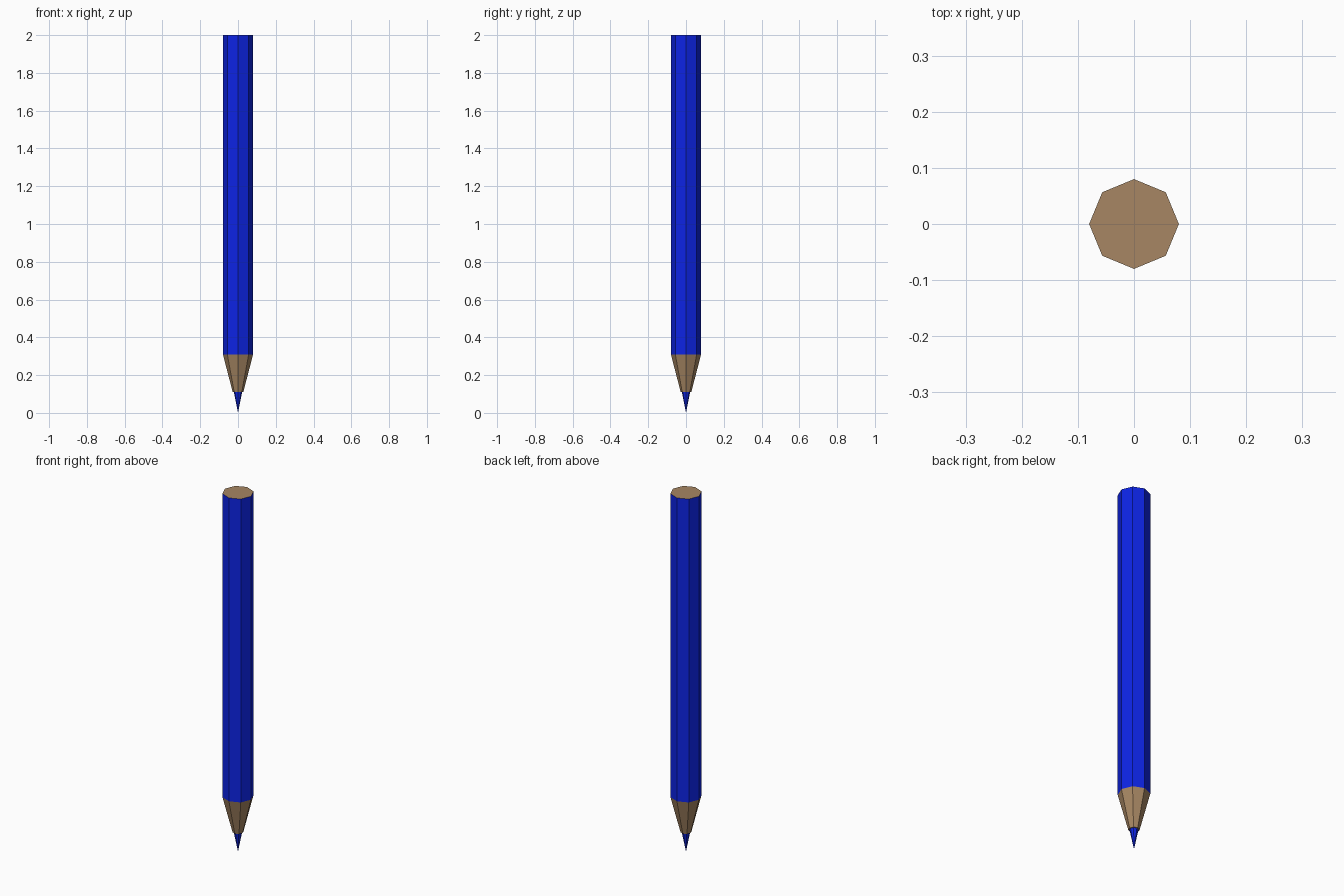
import bpy
import bmesh

SIDES = 8
RADIUS = 0.08
TOP = 2.0
PAINT_START = 0.31
WOOD_END = 0.11

default = bpy.data.objects.get("Cube")
if default:
    bpy.data.objects.remove(default, do_unlink=True)


def make_material(name, rgb):
    mat = bpy.data.materials.new(name)
    mat.use_nodes = True
    color = (*rgb, 1.0)
    mat.diffuse_color = color
    mat.node_tree.nodes["Principled BSDF"].inputs["Base Color"].default_value = color
    return mat


def make_frustum(name, rings, materials):
    """Octagonal section between two (radius, z) rings; a zero radius gives a point."""
    (r_low, z_low), (r_high, z_high) = rings
    bm = bmesh.new()
    bmesh.ops.create_cone(bm, cap_ends=True, segments=SIDES,
                          radius1=r_low, radius2=r_high, depth=z_high - z_low)
    bmesh.ops.translate(bm, verts=bm.verts, vec=(0, 0, (z_low + z_high) / 2))
    bmesh.ops.remove_doubles(bm, verts=bm.verts, dist=0.0001)
    bmesh.ops.recalc_face_normals(bm, faces=bm.faces)
    # End caps take the last material, sides the first
    for face in bm.faces:
        face.material_index = len(materials) - 1 if abs(face.normal.z) > 0.9 else 0
    mesh = bpy.data.meshes.new(name)
    bm.to_mesh(mesh)
    bm.free()
    for mat in materials:
        mesh.materials.append(mat)
    obj = bpy.data.objects.new(name, mesh)
    bpy.context.collection.objects.link(obj)
    return obj


blue = make_material("blue", (0.004, 0.017, 0.78))
wood = make_material("bare wood", (0.385, 0.24, 0.125))

# Painted shaft with a bare wooden end
make_frustum("painted_shaft", [(RADIUS, PAINT_START), (RADIUS, TOP)], [blue, wood])

# Sharpened wooden taper
make_frustum("sharpened_wood", [(0.028, WOOD_END), (RADIUS, PAINT_START)], [wood])

# Coloured lead, slightly narrower than the wood around it
make_frustum("lead_tip", [(0.0, 0.0), (0.022, WOOD_END)], [blue])
